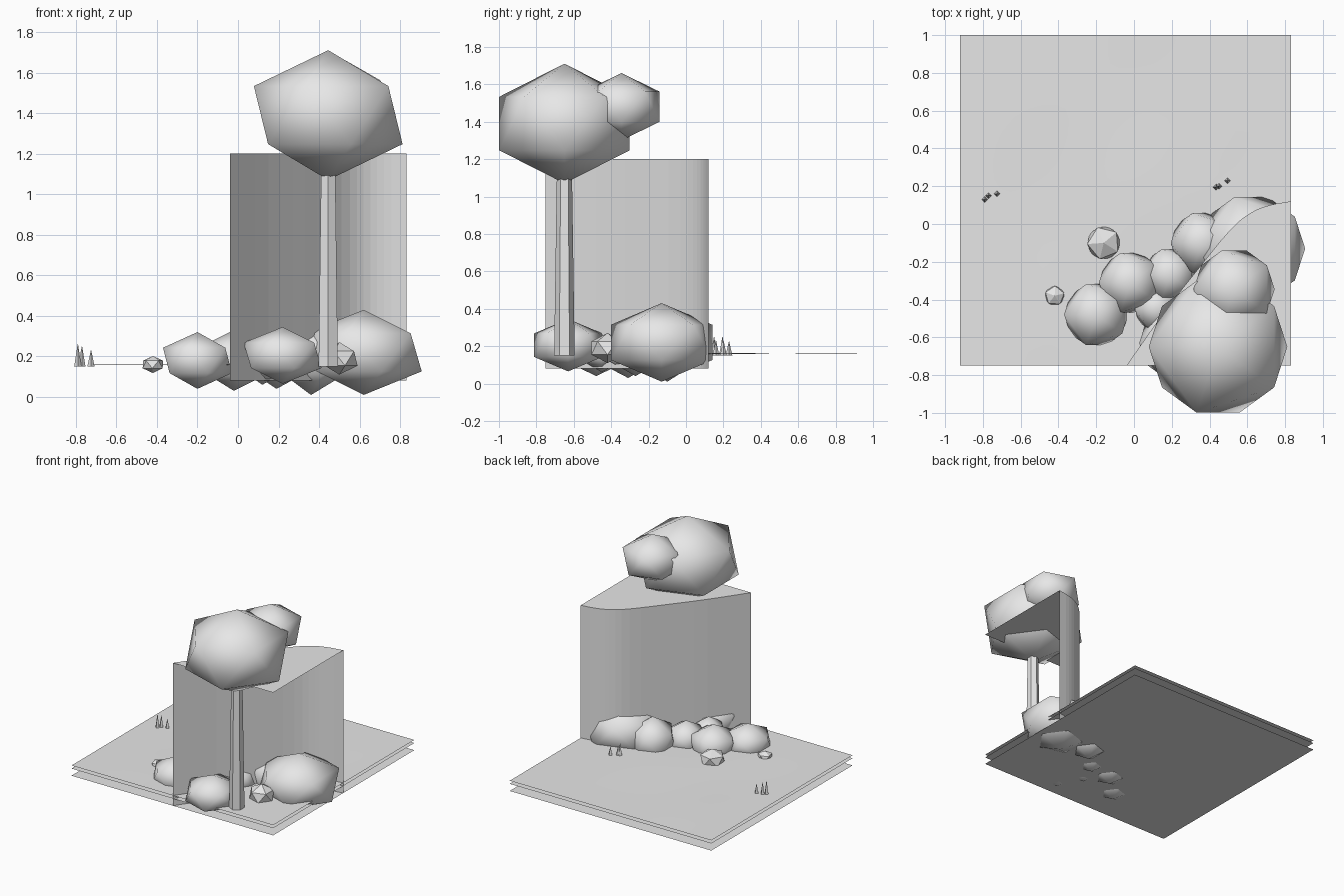
import bpy, bmesh, math
from mathutils import Matrix, Vector

if "Cube" in bpy.data.objects:
    bpy.data.objects.remove(bpy.data.objects["Cube"])

clay = bpy.data.materials.new("light_grey_clay")
clay.use_nodes = True
clay.diffuse_color = (0.8, 0.8, 0.8, 1)
clay.node_tree.nodes["Principled BSDF"].inputs["Base Color"].default_value = (0.8, 0.8, 0.8, 1)


def finish(name, bm, smooth=False):
    mesh = bpy.data.meshes.new(name)
    for face in bm.faces:
        face.smooth = smooth
    bm.to_mesh(mesh)
    bm.free()
    mesh.materials.append(clay)
    obj = bpy.data.objects.new(name, mesh)
    bpy.context.collection.objects.link(obj)
    return obj


def blob(name, centre, radius, height, turn=180, smooth=True):
    """Squashed icosahedron; height is the vertical radius."""
    bm = bmesh.new()
    bmesh.ops.create_icosphere(bm, subdivisions=1, radius=1)
    bm.transform(Matrix.Translation(centre)
                 @ Matrix.Diagonal((radius, radius, height, 1))
                 @ Matrix.Rotation(math.radians(turn), 4, "Z"))
    return finish(name, bm, smooth)


def spike(name, base, r1, r2, height, sides):
    bm = bmesh.new()
    bmesh.ops.create_cone(bm, cap_ends=True, segments=sides, radius1=r1, radius2=r2, depth=height)
    bm.transform(Matrix.Translation(Vector(base) + Vector((0, 0, height / 2))))
    return finish(name, bm)


def sheet(name, z, cells=1, ripple=0.0):
    """Square ground layer, optionally with a faint ripple."""
    bm = bmesh.new()
    bmesh.ops.create_grid(bm, x_segments=cells, y_segments=cells, size=0.875)
    for v in bm.verts:
        fade = (1 - (v.co.x / 0.875) ** 2) * (1 - (v.co.y / 0.875) ** 2)
        v.co.z = ripple * fade * math.sin(5 * v.co.x + 1) * math.cos(4 * v.co.y)
    bm.transform(Matrix.Translation((-0.045, 0.125, z)))
    return finish(name, bm, ripple > 0)


def spline(points, steps):
    """Smooth path through the points."""
    pts = [Vector(p) for p in points]
    ext = [2 * pts[0] - pts[1]] + pts + [2 * pts[-1] - pts[-2]]
    path = []
    for a, b, c, d in zip(ext, ext[1:], ext[2:], ext[3:]):
        for i in range(steps):
            t = i / steps
            path.append(0.5 * (2 * b + (c - a) * t + (2 * a - 5 * b + 4 * c - d) * t * t
                               + (3 * b - a - 3 * c + d) * t ** 3))
    return path + [pts[-1]]


# Ground layers
sheet("ground_top", 0.16, 24, 0.004)
sheet("ground_middle", 0.136)
sheet("ground_bottom", 0.08)

# Curved cliff: open towards the front and the side, with a flat top
path = spline([(-0.04, -0.75), (0.15, -0.48), (0.33, -0.25), (0.51, -0.03),
               (0.62, 0.06), (0.72, 0.10), (0.83, 0.12)], 3)
bm = bmesh.new()
low = [bm.verts.new((p.x, p.y, 0.08)) for p in path]
high = [bm.verts.new((p.x, p.y, 1.2)) for p in path]
for i in range(len(path) - 1):
    bm.faces.new((low[i + 1], low[i], high[i], high[i + 1]))
corner = bm.verts.new((0.83, -0.75, 1.2))
bm.faces.new([corner] + high[::-1])
bmesh.ops.recalc_face_normals(bm, faces=bm.faces)
bm.faces.ensure_lookup_table()
if bm.faces[-1].normal.z < 0:
    bmesh.ops.reverse_faces(bm, faces=bm.faces)
finish("cliff", bm)

# Tree
spike("tree_trunk", (0.445, -0.65, 0.15), 0.055, 0.04, 1.0, 6)
blob("tree_crown_large", (0.445, -0.65, 1.39), 0.41, 0.32)
blob("tree_crown_small", (0.53, -0.345, 1.48), 0.24, 0.18)

# Bushes
bushes = [((0.62, -0.13, 0.22), 0.32, 0.21),
          ((0.36, -0.10, 0.19), 0.185, 0.18),
          ((0.19, -0.27, 0.18), 0.16, 0.14),
          ((-0.02, -0.31, 0.18), 0.185, 0.15),
          ((0.12, -0.45, 0.18), 0.13, 0.12),
          ((-0.20, -0.48, 0.18), 0.19, 0.14),
          ((0.22, -0.63, 0.205), 0.215, 0.14)]
for i, (centre, radius, height) in enumerate(bushes):
    blob(f"bush_{i + 1}", centre, radius, height)

# Faceted rocks
blob("rock_large", (-0.16, -0.10, 0.18), 0.098, 0.075, 40, False)
blob("rock_small", (-0.42, -0.38, 0.16), 0.058, 0.042, 15, False)
blob("rock_by_tree", (0.50, -0.42, 0.19), 0.10, 0.08, 180, False)

# Grass tufts
blades = [(-0.79, 0.13, 0.11), (-0.77, 0.15, 0.10), (-0.725, 0.16, 0.08),
          (0.435, 0.195, 0.10), (0.45, 0.20, 0.08), (0.495, 0.23, 0.075)]
for i, (x, y, h) in enumerate(blades):
    spike(f"grass_blade_{i + 1}", (x, y, 0.15), 0.018, 0.001, h, 4)
